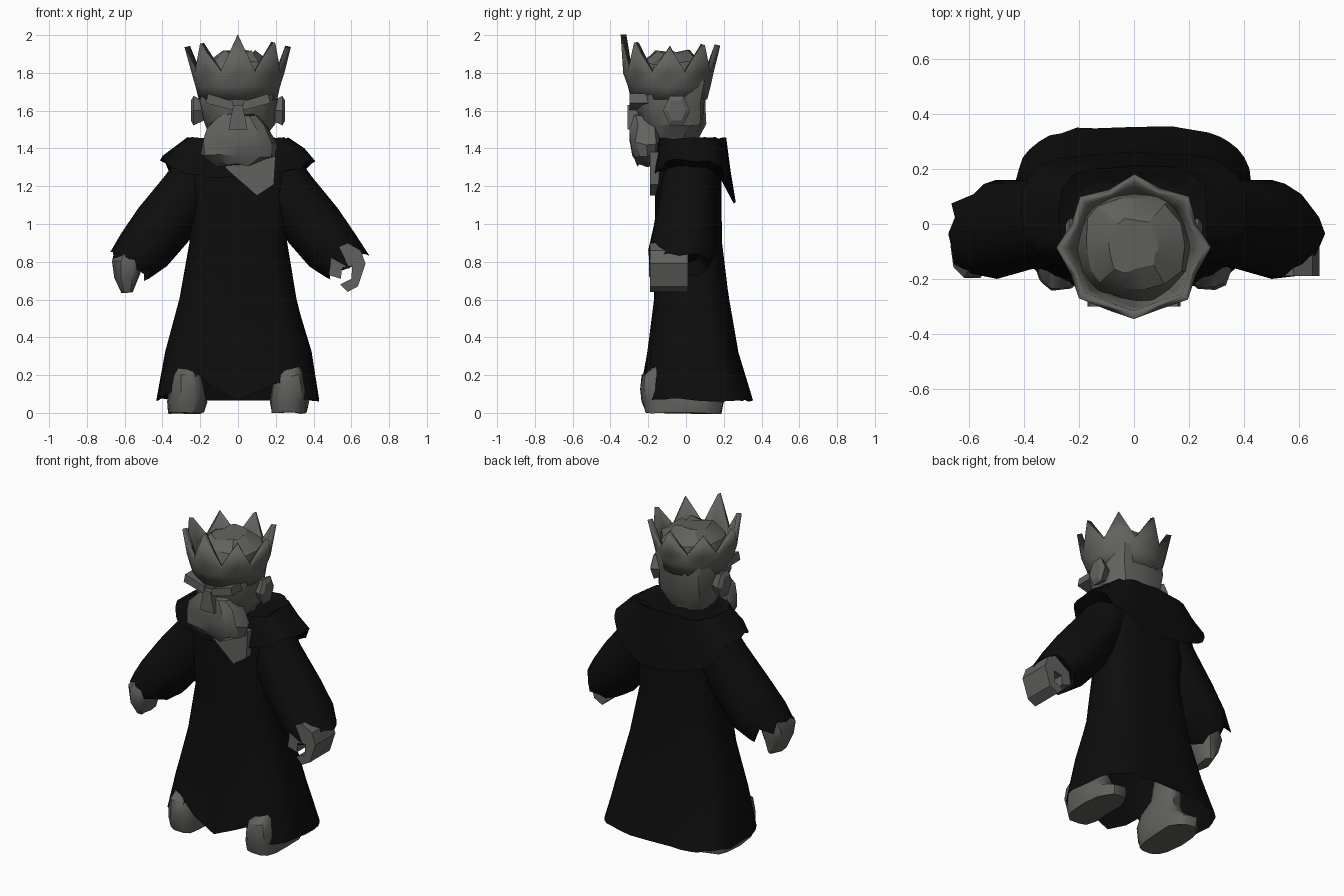
import bpy, math, random
from mathutils import Vector

random.seed(4)
cube = bpy.data.objects.get("Cube")
if cube:
    bpy.data.objects.remove(cube)


def material(name, colour):
    m = bpy.data.materials.new(name)
    m.use_nodes = True
    m.diffuse_color = colour
    b = m.node_tree.nodes["Principled BSDF"]
    b.inputs["Base Color"].default_value = colour
    b.inputs["Roughness"].default_value = 0.9
    return m


GREY = material("stone grey", (0.12, 0.12, 0.112, 1))
BLACK = material("robe black", (0.004, 0.004, 0.004, 1))


def add(name, verts, faces, mat, angle=40, jitter=0.0):
    """Make one mesh object, optionally roughened."""
    verts = [Vector(v) + Vector([random.uniform(-jitter, jitter) for _ in range(3)]) for v in verts]
    me = bpy.data.meshes.new(name)
    me.from_pydata(verts, [], faces)
    me.materials.append(mat)
    ob = bpy.data.objects.new(name, me)
    bpy.context.collection.objects.link(ob)
    bpy.ops.object.select_all(action='DESELECT')
    ob.select_set(True)
    bpy.context.view_layer.objects.active = ob
    bpy.ops.object.mode_set(mode='EDIT')
    bpy.ops.mesh.select_all(action='SELECT')
    bpy.ops.mesh.normals_make_consistent(inside=False)
    bpy.ops.object.mode_set(mode='OBJECT')
    bpy.ops.object.shade_smooth_by_angle(angle=math.radians(angle))
    return ob


def ring(z, w, yf, yb, n=16, p=1.0, cx=0.0):
    """Horizontal rounded section; z may be a rule of x and the side it faces."""
    pts = []
    for i in range(n):
        a = 2 * math.pi * i / n
        c, s = math.cos(a), math.sin(a)
        x = cx + w * math.copysign(abs(c) ** p, c)
        y = (yf + yb) / 2 + (yb - yf) / 2 * math.copysign(abs(s) ** p, s)
        pts.append((x, y, z(x, s) if callable(z) else z))
    return pts


def loft(name, rings, mat, caps=(True, True), **kw):
    n = len(rings[0])
    verts = [v for r in rings for v in r]
    faces = [(k * n + i, k * n + (i + 1) % n, (k + 1) * n + (i + 1) % n, (k + 1) * n + i)
             for k in range(len(rings) - 1) for i in range(n)]
    if caps[0]:
        faces.append(tuple(range(n)))
    if caps[1]:
        faces.append(tuple(range(len(verts) - n, len(verts))))
    return add(name, verts, faces, mat, **kw)


def prism(name, outline, y0, y1, mat, **kw):
    """Front outline extruded along y."""
    return loft(name, [[(x, y, z) for x, z in outline] for y in (y0, y1)], mat, **kw)


# Robe with ragged front hem
def hem(x, s):
    z = 0.06 + random.uniform(0, 0.015)
    if s < -0.3:
        z += 0.18 * max(0, 1 - abs(x + 0.19) / 0.09) + 0.14 * max(0, 1 - abs(x - 0.18) / 0.08)
        z += 0.07 * max(0, 1 - abs(x + 0.32) / 0.1)
    return z


body = [(0.32, 0.385, -0.205, 0.275), (0.6, 0.31, -0.17, 0.225), (0.9, 0.255, -0.16, 0.19),
        (1.2, 0.28, -0.165, 0.185), (1.34, 0.3, -0.155, 0.19), (1.43, 0.25, -0.13, 0.19)]
loft("robe", [ring(hem, 0.43, -0.235, 0.355, 40, 0.6)] +
     [ring(z, w, f, b, 40, 0.65) for z, w, f, b in body], BLACK, (False, True), jitter=0.005)

# Draped hood collar, longest at the back
def drape(x, s):
    return 1.35 - (0.24 * s * s if s > 0 else 0.1 * s * s) + random.uniform(-0.02, 0.02)


loft("hood_collar", [ring(1.4, 0.17, -0.1, 0.1, 32, 0.7), ring(1.455, 0.27, -0.15, 0.21, 32, 0.6),
                     ring(lambda x, s: (drape(x, s) + 1.44) / 2, 0.35, -0.165, 0.235, 32, 0.6),
                     ring(drape, 0.41, -0.175, 0.26, 32, 0.65),
                     ring(1.28, 0.29, -0.14, 0.17, 32, 0.65)], BLACK, (True, False), jitter=0.006)


# Sleeves: sections across a slanted arm
def sleeve(side):
    rings = []
    for x, z, a, f, b in [(0.23, 1.27, 0.12, -0.12, 0.17), (0.265, 1.17, 0.15, -0.14, 0.16),
                          (0.4, 0.99, 0.16, -0.17, 0.16), (0.5, 0.86, 0.15, -0.2, 0.16),
                          (0.57, 0.785, 0.125, -0.19, 0.12), (0.53, 0.84, 0.09, -0.13, 0.07)]:
        rag = 0.025 if z == 0.785 else 0.004
        section = []
        for i in range(16):
            t = 2 * math.pi * i / 16
            c, r = math.cos(t), random.uniform(-rag, rag)
            section.append((side * (x + 0.82 * a * c + r), (f + b) / 2 + (b - f) / 2 * math.sin(t),
                            z + 0.56 * a * c - r))
        rings.append(section)
    return rings


for side, label in ((1, "left"), (-1, "right")):
    loft(label + "_sleeve", sleeve(side), BLACK, angle=50)
    # Shoes with ankles
    loft(label + "_foot", [ring(z, w, f, b, 14, 0.7, side * 0.27) for z, w, f, b in
                           [(0, 0.095, -0.22, 0.19), (0.06, 0.102, -0.235, 0.2), (0.13, 0.09, -0.245, 0.1),
                            (0.2, 0.075, -0.235, 0.06), (0.27, 0.06, -0.14, 0.06), (0.4, 0.06, -0.1, 0.06)]],
         GREY, jitter=0.006)
    # Ears
    loft(label + "_ear", [[(side * x, -0.05 + r * 0.8 * math.cos(t), 1.6 + r * math.sin(t))
                           for t in [k * math.pi / 3 for k in range(6)]]
                          for x, r in ((0.16, 0.05), (0.235, 0.09), (0.25, 0.06))], GREY, angle=25)
    # Brows
    prism(label + "_brow", [(side * x, z) for x, z in
                            [(0.02, 1.6), (0.17, 1.64), (0.16, 1.69), (0.03, 1.65)]], -0.3, -0.2, GREY)

# Right hand as a closed mitt, left hand as a gripping curl
loft("right_hand", [ring(z, w, f, b, 10, 0.8, -x) for z, x, w, f, b in
                    [(0.9, 0.56, 0.06, -0.13, 0.03), (0.8, 0.585, 0.088, -0.2, 0.03),
                     (0.72, 0.59, 0.07, -0.2, 0.02), (0.64, 0.585, 0.03, -0.15, 0)]], GREY, jitter=0.006)
prism("left_hand", [(0.5, 0.86), (0.58, 0.9), (0.65, 0.86), (0.675, 0.79), (0.635, 0.67), (0.58, 0.64),
                    (0.54, 0.68), (0.6, 0.71), (0.605, 0.78), (0.55, 0.77), (0.545, 0.71), (0.48, 0.73)],
      -0.19, 0.01, GREY, angle=25)

# Head with hair dome, muzzle and beard
loft("head", [ring(z, w, f, b, 14, 0.85) for z, w, f, b in
              [(1.38, 0.1, -0.12, 0.04), (1.45, 0.14, -0.17, 0.06), (1.53, 0.19, -0.25, 0.1),
               (1.65, 0.205, -0.28, 0.115), (1.76, 0.205, -0.28, 0.12), (1.85, 0.18, -0.25, 0.1),
               (1.91, 0.09, -0.17, 0.02)]], GREY, jitter=0.014, angle=30)
loft("beard", [ring(z, w, f, b, 12, 0.8) for z, w, f, b in
               [(1.315, 0.1, -0.25, -0.16), (1.36, 0.19, -0.275, -0.14), (1.43, 0.2, -0.29, -0.13),
                (1.51, 0.17, -0.295, -0.13), (1.58, 0.12, -0.28, -0.15)]], GREY, jitter=0.014, angle=30)
prism("nose", [(-0.05, 1.5), (0.05, 1.5), (0.025, 1.63), (-0.025, 1.63)], -0.31, -0.2, GREY)
prism("chest", [(-0.12, 1.38), (-0.06, 1.29), (0.1, 1.15), (0.19, 1.21), (0.2, 1.38)], -0.19, -0.12, GREY)

# Crown: flared band with eight points
N = 16
verts = []
for z, r in ((1.66, 0.205), (1.73, 0.225), (1.8, 0.245)):
    verts += ring(z, r, -0.085 - r, -0.085 + r * 0.95, N)
faces = [(k * N + i, k * N + (i + 1) % N, (k + 1) * N + (i + 1) % N, (k + 1) * N + i)
         for k in range(2) for i in range(N)]
for i in range(0, N, 2):
    t = 2 * math.pi * i / N
    front = i == 12
    verts.append((0.28 * math.cos(t), -0.085 + 0.265 * math.sin(t), 2.0 if front else random.uniform(1.93, 1.96)))
    tip, mid = len(verts) - 1, 2 * N + i
    faces += [(2 * N + (i - 1) % N, mid, tip), (mid, 2 * N + (i + 1) % N, tip)]
crown = add("crown", verts, faces, GREY, angle=25, jitter=0.004)
wall = crown.modifiers.new("wall", 'SOLIDIFY')
wall.thickness = 0.03
wall.offset = -1
